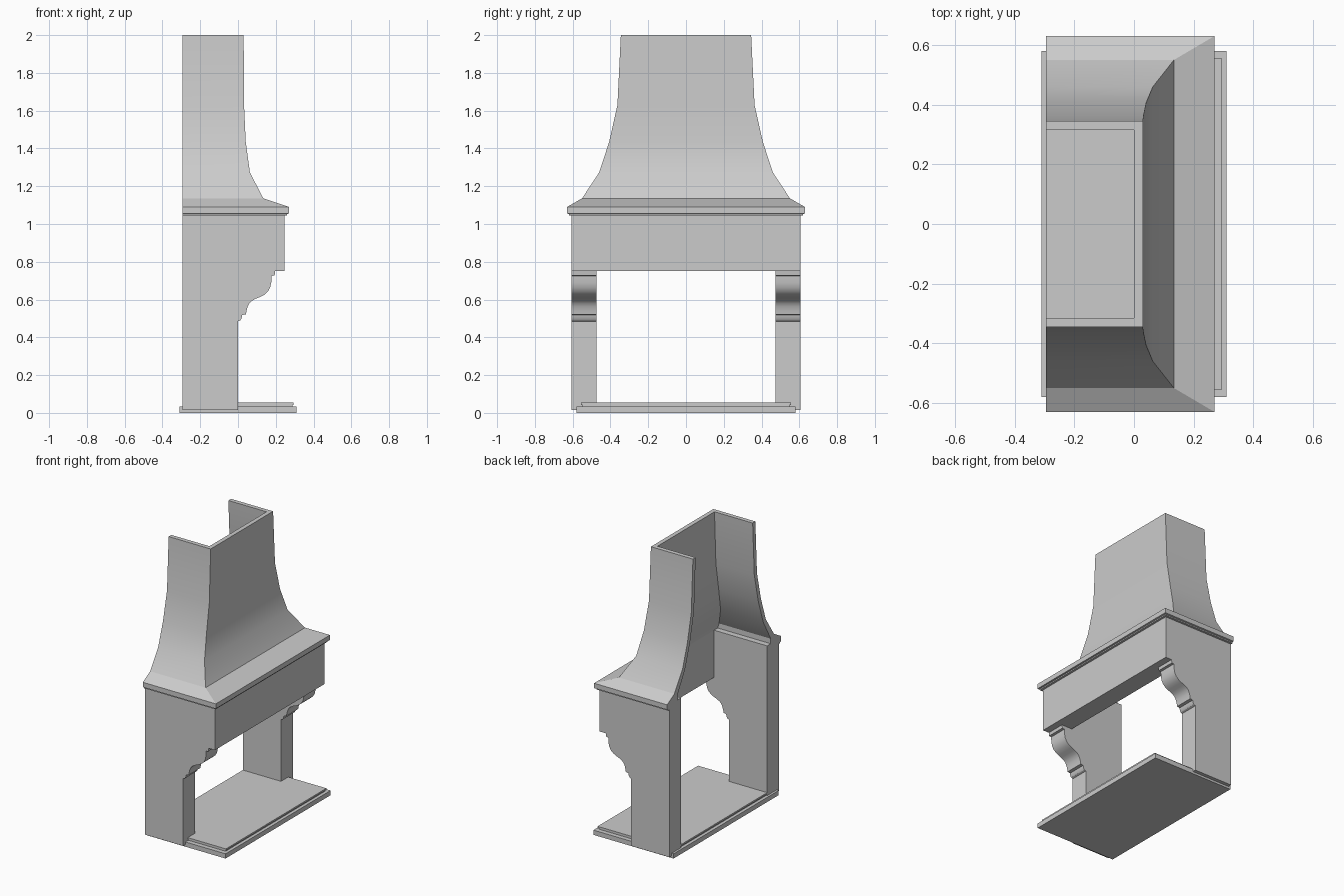
import bpy
import math

if "Cube" in bpy.data.objects:
    bpy.data.objects.remove(bpy.data.objects["Cube"])

BACK = -0.295


def make(name, verts, faces, smooth=None):
    mesh = bpy.data.meshes.new(name)
    mesh.from_pydata(verts, [], faces)
    ob = bpy.data.objects.new(name, mesh)
    bpy.context.collection.objects.link(ob)
    bpy.ops.object.select_all(action='DESELECT')
    ob.select_set(True)
    bpy.context.view_layer.objects.active = ob
    bpy.ops.object.mode_set(mode='EDIT')
    bpy.ops.mesh.select_all(action='SELECT')
    bpy.ops.mesh.normals_make_consistent(inside=False)
    bpy.ops.object.mode_set(mode='OBJECT')
    if smooth:
        bpy.ops.object.shade_smooth_by_angle(angle=math.radians(smooth))
    return ob


def extrude_y(name, profile, y0, y1, smooth=None):
    """Extrude an xz profile along y."""
    n = len(profile)
    verts = [(x, y, z) for y in (y0, y1) for x, z in profile]
    faces = [(i, (i + 1) % n, n + (i + 1) % n, n + i) for i in range(n)]
    faces += [tuple(range(n)), tuple(range(n, 2 * n))]
    return make(name, verts, faces, smooth)


def box(name, x0, x1, y, z0, z1):
    return extrude_y(name, [(x0, z0), (x1, z0), (x1, z1), (x0, z1)], -y, y)


# Stepped hearth slab
box("hearth_base", -0.31, 0.31, 0.58, 0.0, 0.033)
box("hearth_step", -0.288, 0.288, 0.548, 0.033, 0.043)
box("hearth_top", -0.295, 0.295, 0.555, 0.043, 0.054)

# Side panels with scrolled bracket profile
bracket = [(0, 0.485), (0.012, 0.49), (0.019, 0.50), (0.022, 0.518), (0.042, 0.522)]
bracket += [(0.045, 0.54), (0.051, 0.562), (0.06, 0.58), (0.074, 0.594),
            (0.095, 0.605), (0.118, 0.614), (0.14, 0.626), (0.158, 0.642),
            (0.17, 0.664), (0.176, 0.69), (0.178, 0.725)]
bracket += [(0.194, 0.728), (0.197, 0.75), (0.245, 0.75)]
panel = [(BACK, 0.015), (0, 0.015)] + bracket + [(0.245, 1.05), (BACK, 1.05)]
for side, s in (("left", -1), ("right", 1)):
    extrude_y(side + "_side_panel", panel, s * 0.475, s * 0.605, 30)

# Front beam between the panels
box("front_beam", 0.115, 0.245, 0.475, 0.75, 1.05)

# Mantel cornice and flared hood: closed section (x, half-width y, z)
# swept around three sides, open at the back
section = [
    (0.115, 0.475, 1.045), (0.26, 0.62, 1.045), (0.26, 0.62, 1.053),
    (0.27, 0.63, 1.056), (0.27, 0.63, 1.09), (0.134, 0.55, 1.136),
    (0.063, 0.46, 1.273), (0.041, 0.407, 1.434), (0.032, 0.363, 1.63),
    (0.03, 0.345, 2.0),
    (0.0, 0.315, 2.0), (0.002, 0.333, 1.63), (0.011, 0.377, 1.43),
    (0.035, 0.432, 1.262), (0.105, 0.515, 1.115), (0.115, 0.515, 1.08),
    (0.115, 0.475, 1.08)]
n = len(section)
verts = []
for front, s in ((False, -1), (True, -1), (True, 1), (False, 1)):
    verts += [(x if front else BACK, s * y, z) for x, y, z in section]
faces = [(r * n + i, r * n + (i + 1) % n, (r + 1) * n + (i + 1) % n, (r + 1) * n + i)
         for r in range(3) for i in range(n)]
faces += [tuple(range(n)), tuple(range(3 * n, 4 * n))]
make("mantel_and_hood", verts, faces, 25)
